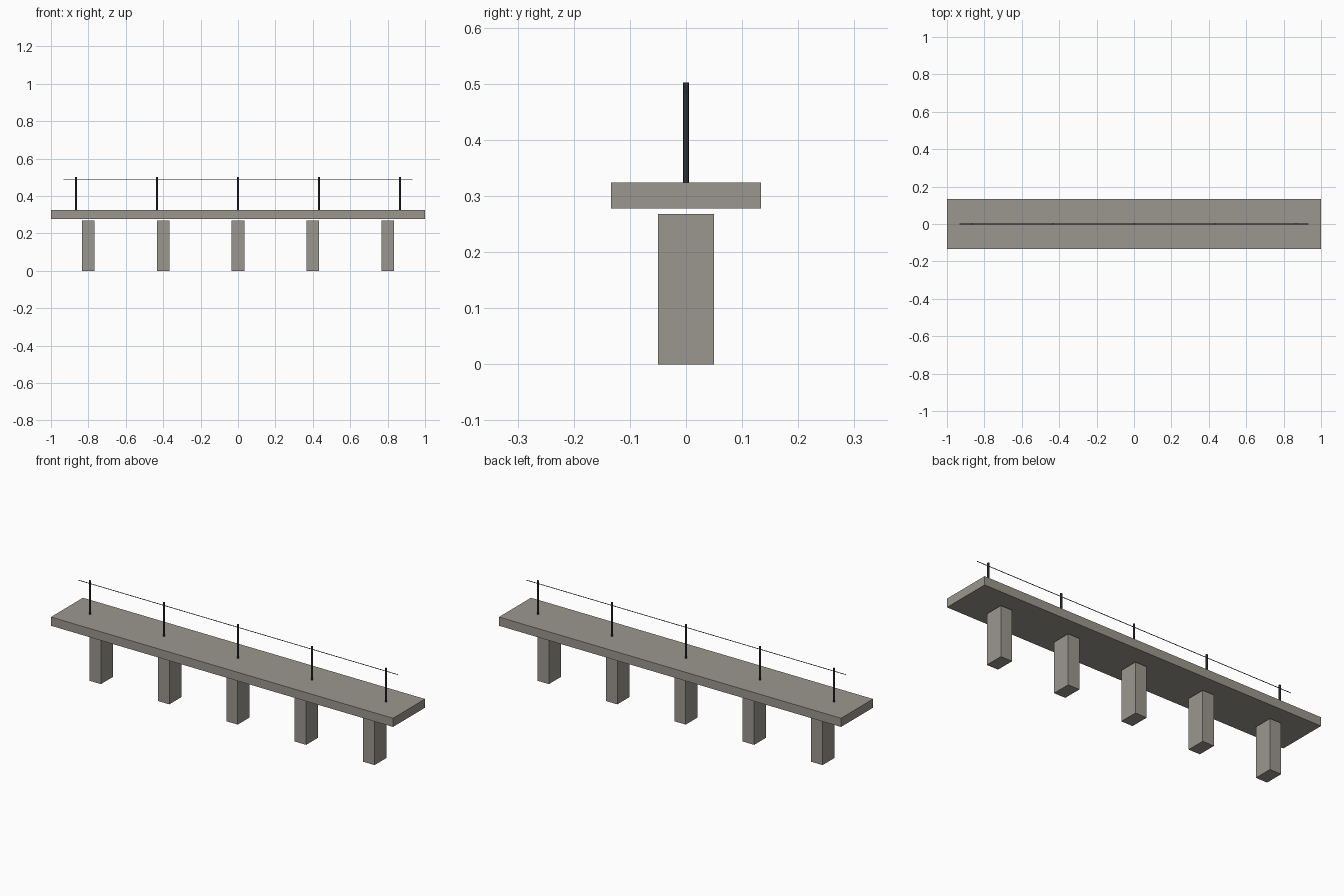
import bpy
from math import pi

if "Cube" in bpy.data.objects:
    bpy.data.objects.remove(bpy.data.objects["Cube"])


def material(name, color):
    m = bpy.data.materials.new(name)
    m.diffuse_color = color
    m.use_nodes = True
    m.node_tree.nodes["Principled BSDF"].inputs["Base Color"].default_value = m.diffuse_color
    return m


concrete = material("concrete", (0.33, 0.31, 0.275, 1))
metal = material("dark_metal", (0.045, 0.05, 0.06, 1))


def box(name, center, size):
    bpy.ops.mesh.primitive_cube_add(size=1, location=center)
    ob = bpy.context.object
    ob.name = name
    ob.scale = size
    bpy.ops.object.transform_apply(location=False, rotation=False, scale=True)
    ob.data.materials.append(concrete)


def rod(name, center, radius, length, rotation=(0, 0, 0)):
    bpy.ops.mesh.primitive_cylinder_add(vertices=8, radius=radius, depth=length,
                                        location=center, rotation=rotation)
    ob = bpy.context.object
    ob.name = name
    ob.data.materials.append(metal)


# Deck slab
box("deck", (0, 0, 0.301), (2, 0.267, 0.046))

# Piers below and rail posts above, evenly spaced
for i in range(-2, 3):
    box(f"pier_{i + 3}", (0.4 * i, 0, 0.134), (0.067, 0.1, 0.268))
    rod(f"rail_post_{i + 3}", (0.433 * i, 0, 0.412), 0.0053, 0.18)

# Thin wire rail running through the posts
rod("rail_wire", (0, 0, 0.486), 0.0017, 1.867, (0, pi / 2, 0))
